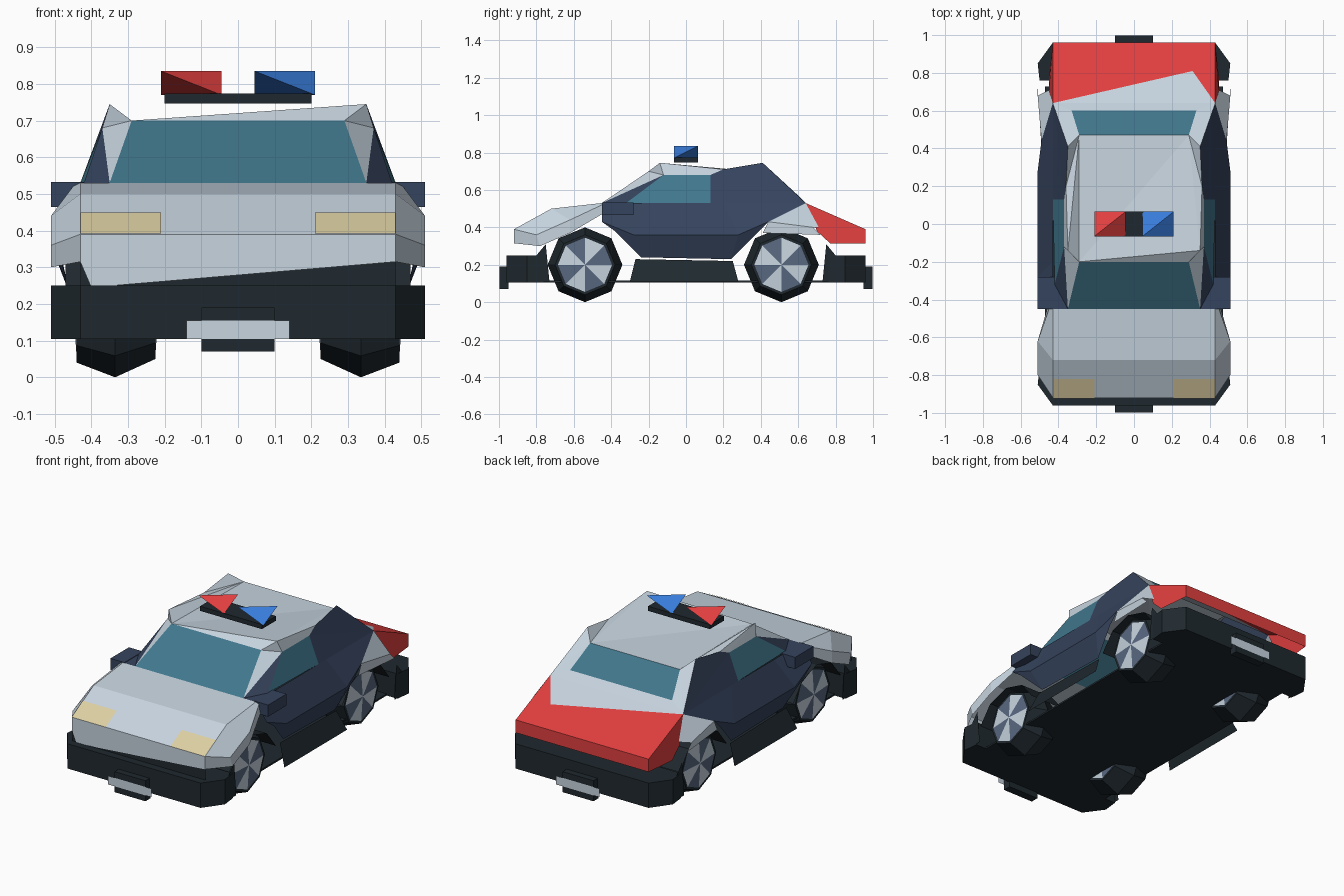
import bpy, bmesh, math
from mathutils import Vector

if "Cube" in bpy.data.objects:
    bpy.data.objects.remove(bpy.data.objects["Cube"])


def material(name, *rgb):
    m = bpy.data.materials.new(name)
    m.use_nodes = True
    m.diffuse_color = (*rgb, 1)
    m.node_tree.nodes["Principled BSDF"].inputs["Base Color"].default_value = (*rgb, 1)
    return m


WHITE = material("pale grey paint", .57, .66, .74)
NAVY = material("navy paint", .036, .057, .11)
BLACK = material("black trim", .014, .022, .028)
RED = material("red paint", .76, .05, .05)
BLUE = material("blue lamp", .04, .2, .7)
GLASS = material("teal glass", .053, .185, .265)
LAMP = material("cream headlight", .73, .63, .37)
SLATE = material("slate wheel", .1, .14, .22)


def finish(name, bm, mats, mirror=False, shell=False):
    """Turn a bmesh into an object; shells face away from the car's core."""
    if shell:
        core = Vector((0, 0, .25))
        bm.normal_update()
        for f in bm.faces:
            if f.normal.dot(f.calc_center_median() - core) < 0:
                f.normal_flip()
    else:
        bmesh.ops.recalc_face_normals(bm, faces=bm.faces)
    me = bpy.data.meshes.new(name)
    bm.to_mesh(me)
    bm.free()
    for m in mats:
        me.materials.append(m)
    ob = bpy.data.objects.new(name, me)
    bpy.context.collection.objects.link(ob)
    if mirror:
        ob.modifiers.new("mirror", 'MIRROR')


def panel(name, mat, *polygons, mirror=True):
    bm = bmesh.new()
    for poly in polygons:
        bm.faces.new([bm.verts.new(p) for p in poly])
    bmesh.ops.remove_doubles(bm, verts=bm.verts, dist=.001)
    finish(name, bm, [mat], mirror, shell=True)


def sheet(name, mat, rows):
    """Quads between successive rows of points, mirrored to both sides."""
    panel(name, mat, *[(a[i], a[i + 1], b[i + 1], b[i])
                       for a, b in zip(rows, rows[1:]) for i in range(len(a) - 1)])


def across(profile, width):
    return [[(0, y, z), (width, y, z)] for y, z in profile]


def prism(name, mat, outline, low, high, mirror=False):
    bm = bmesh.new()
    f = bm.faces.new([bm.verts.new((x, y, low)) for x, y in outline])
    top = bmesh.ops.extrude_face_region(bm, geom=[f])["geom"]
    bmesh.ops.translate(bm, vec=(0, 0, high - low),
                        verts=[v for v in top if isinstance(v, bmesh.types.BMVert)])
    finish(name, bm, [mat], mirror)


def box(name, mat, xs, ys, zs, mirror=False):
    (a, b), (c, d) = xs, ys
    prism(name, mat, [(a, c), (b, c), (b, d), (a, d)], *zs, mirror)


# Shared corner points on the +x side
COWL, TAIL = (.43, -.45, .53), (.43, .64, .53)
SCREEN_LOW, SCREEN_TOP = (.35, -.45, .53), (.29, -.2, .70)
PEAK_FRONT, PEAK_REAR = (.35, -.14, .745), (.35, .41, .745)
RAIL_FRONT, RAIL_MID, RAIL_DIP = (.37, -.12, .68), (.37, .13, .68), (.36, .2, .71)
REAR_TOP, REAR_LOW = (.29, .47, .69), (.33, .6, .57)
SILL_FRONT, SILL_MID = (.42, -.32, .53), (.43, .13, .53)


def flip(p):
    return (-p[0], p[1], p[2])


def span(a, b):
    return [a, b, flip(b), flip(a)]


# Bonnet, nose with a slanted lower edge, and headlights
sheet("bonnet", WHITE, across([(-.45, .53), (-.72, .5), (-.92, .39)], .43))
panel("nose", WHITE, [(-.43, -.92, .39), (.43, -.92, .39), (.43, -.92, .315),
                      (-.4, -.92, .245), (-.43, -.92, .315)], mirror=False)
panel("nose_backing", BLACK, span((.43, -.915, .315), (.43, -.915, .24)), mirror=False)
panel("headlight", LAMP, [(.21, -.923, .392), (.43, -.923, .392),
                          (.43, -.82, .449), (.21, -.82, .449)])
sheet("front_fender", WHITE, [
    [COWL, (.43, -.72, .5), (.43, -.92, .39)],
    [(.45, -.45, .52), (.51, -.62, .44), (.51, -.8, .36)],
    [(.46, -.45, .47), (.51, -.62, .37), (.51, -.78, .3)]])
panel("nose_corner", WHITE, [(.43, -.92, .39), (.51, -.8, .36),
                             (.51, -.78, .3), (.43, -.92, .315)])

# Cabin glass and pillars
panel("windscreen", GLASS, span(SCREEN_LOW, SCREEN_TOP), mirror=False)
panel("rear_window", GLASS, span(REAR_TOP, REAR_LOW), mirror=False)
panel("side_window", GLASS, [SILL_FRONT, RAIL_FRONT, RAIL_MID, SILL_MID])
panel("front_pillar", WHITE, [SCREEN_LOW, SCREEN_TOP, RAIL_FRONT],
      [SCREEN_TOP, PEAK_FRONT, RAIL_FRONT])
panel("rear_pillar", WHITE, [REAR_TOP, PEAK_REAR, TAIL], [REAR_TOP, TAIL, REAR_LOW])
panel("rear_shelf", WHITE, span(REAR_LOW, TAIL), mirror=False)
panel("window_frame", NAVY, [SCREEN_LOW, RAIL_FRONT, SILL_FRONT],
      [SCREEN_LOW, SILL_FRONT, COWL])
panel("rear_quarter", NAVY, [SILL_MID, RAIL_MID, TAIL],
      [RAIL_MID, PEAK_REAR, TAIL], [RAIL_MID, RAIL_DIP, PEAK_REAR])
panel("roof_rail", WHITE, [PEAK_FRONT, RAIL_FRONT, RAIL_MID], [PEAK_FRONT, RAIL_MID, RAIL_DIP])

# Roof: creased across one diagonal, with raised corners
far_screen, far_rear = flip(SCREEN_TOP), flip(REAR_TOP)
panel("roof", WHITE, [SCREEN_TOP, PEAK_FRONT, far_screen], [PEAK_FRONT, REAR_TOP, far_screen],
      [REAR_TOP, far_rear, far_screen], [far_screen, far_rear, flip(PEAK_FRONT)], mirror=False)
panel("roof_edge", WHITE, [PEAK_FRONT, RAIL_DIP, REAR_TOP], [RAIL_DIP, PEAK_REAR, REAR_TOP])

# Doors, sills and mirrors
sheet("door", NAVY, [
    [COWL, (.43, -.2, .53), (.43, .2, .53), TAIL],
    [(.5, -.45, .43), (.51, -.28, .36), (.51, .28, .36), (.49, .44, .43)],
    [(.5, -.38, .38), (.46, -.24, .24), (.46, .24, .23), (.49, .38, .37)]])
sheet("sill", BLACK, [[(.46, -.27, .23), (.46, .25, .22)], [(.51, -.3, .11), (.51, .28, .11)]])
box("wing_mirror", NAVY, (.42, .51), (-.45, -.28), (.465, .533), mirror=True)


# Boot lid: pale wedge meeting the red tail
def lid(x, y):
    return (x, y, .53 - (y - .64) * .4375)


wedge = [lid(-.43, .64), lid(.31, .81), lid(.43, .64)]
panel("boot_wedge", WHITE, wedge, mirror=False)
panel("boot_lid", RED, wedge + [lid(.43, .96), lid(-.43, .96)], mirror=False)
sheet("tail_panel", RED, across([(.96, .39), (.96, .315)], .43))
panel("tail_side", RED, [TAIL, (.43, .96, .39), (.43, .96, .315), (.45, .77, .315),
                         (.45, .7, .38)])
sheet("rear_fender", WHITE, [
    [TAIL, (.45, .71, .4)],
    [(.49, .44, .43), (.51, .68, .4)],
    [(.49, .41, .37), (.51, .72, .36)]])

# Floor, bumpers and plates
box("floor", BLACK, (-.43, .43), (-.9, .9), (.105, .115))
for end, s in (("front", -1), ("rear", 1)):
    half = [(.5, .76 * s), (.51, .85 * s), (.43, .96 * s)]
    prism(end + "_bumper", BLACK, half + [(-x, y) for x, y in reversed(half)], .105, .25)
    panel(end + "_bumper_fin", BLACK, [(.5, .73 * s, .11), (.5, .75 * s, .31),
                                       (.5, .8 * s, .25), (.5, .8 * s, .11)])
    box(end + "_plate_mount", BLACK, (-.1, .1), sorted((.95 * s, .998 * s)), (.07, .19))
    panel(end + "_plate", WHITE, span((.14, s, .105), (.14, s, .155)), mirror=False)


# Wheels: faceted tyre with alternating hub wedges on both faces
def wheel(name, y, sides=8):
    bm = bmesh.new()
    loops = []
    for x, r in ((.225, .135), (.225, .15), (.335, .2), (.44, .16), (.44, .145)):
        angles = [math.tau * i / sides - math.pi / 2 for i in range(sides)]
        loops.append([bm.verts.new((x, y + r * math.cos(a), .2 + r * math.sin(a)))
                      for a in angles])
    for a, b in zip(loops, loops[1:]):
        for i in range(sides):
            bm.faces.new((a[i - 1], a[i], b[i], b[i - 1]))
    for rim, x in ((loops[0], .215), (loops[-1], .45)):
        hub = bm.verts.new((x, y, .2))
        for i in range(sides):
            bm.faces.new((hub, rim[i - 1], rim[i])).material_index = 1 + i % 2
    finish(name, bm, [BLACK, WHITE, SLATE], mirror=True)


def arch(name, y):
    steps = [math.pi * (.1 + .2 * i) for i in range(5)]
    sheet(name, BLACK, [[(x, y + .23 * math.cos(a), .17 + .21 * math.sin(a)) for a in steps]
                        for x in (.25, .47)])


for end, y in (("front", -.54), ("rear", .51)):
    wheel(end + "_wheel", y)
    arch(end + "_wheel_arch", y)


# Roof beacons: four-cornered wedges on a bar
def beacon(name, mat, left, right):
    bm = bmesh.new()
    v = [bm.verts.new(p) for p in ((left, -.065, .835), (right, .065, .835),
                                   (left, .065, .77), (right, -.065, .77))]
    for skip in v:
        bm.faces.new([p for p in v if p is not skip])
    finish(name, bm, [mat])


box("beacon_bar", BLACK, (-.2, .2), (-.065, .065), (.747, .774))
beacon("red_beacon", RED, -.21, -.045)
beacon("blue_beacon", BLUE, .045, .21)
